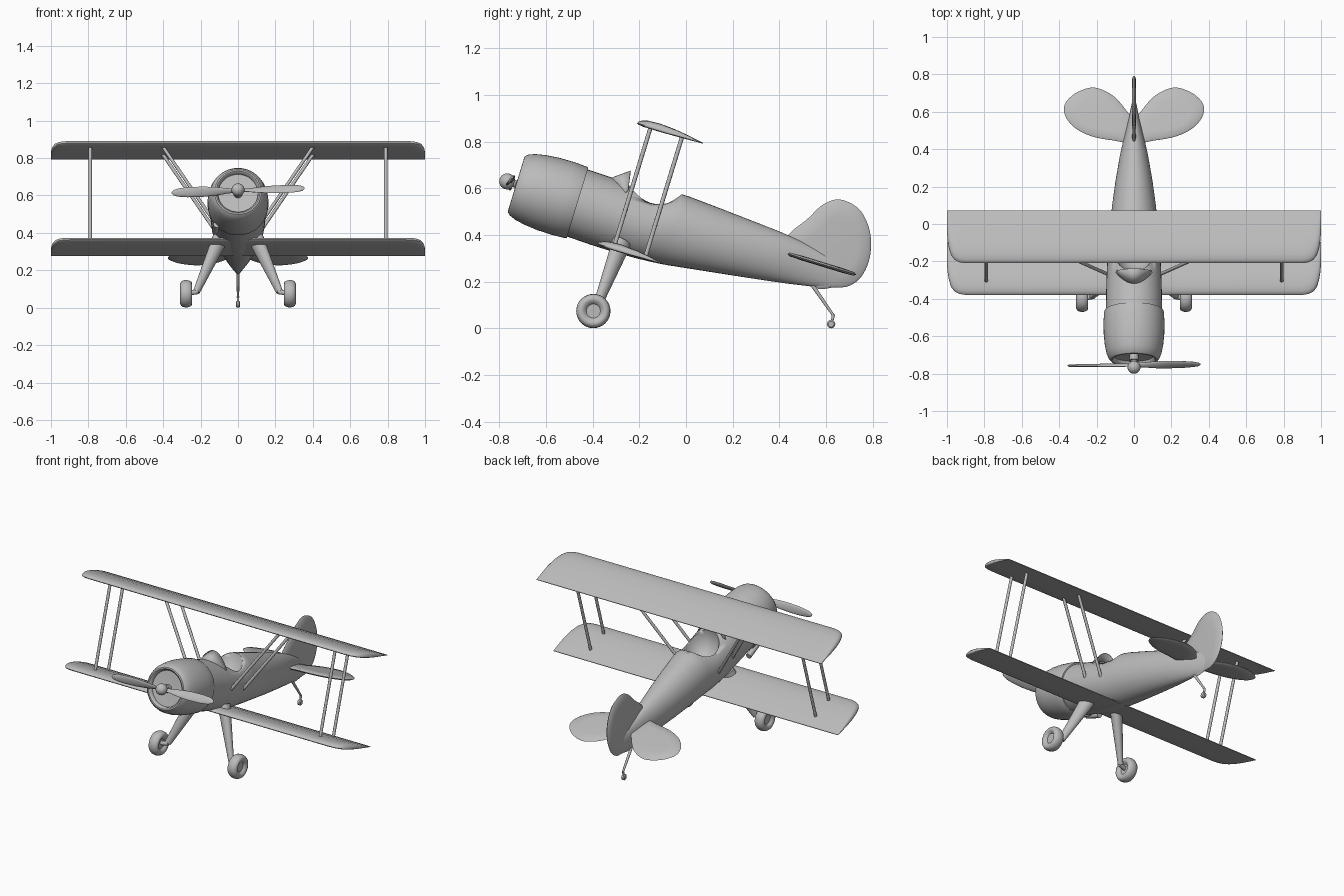
import bpy, bmesh, math
from mathutils import Vector, Matrix

if "Cube" in bpy.data.objects:
    bpy.data.objects.remove(bpy.data.objects["Cube"])

# Parts of the airframe are built level, then tilted nose-up onto the gear
TILT = Matrix.Translation((0, -0.465, 0.538)) @ Matrix.Rotation(math.radians(-17), 4, 'X')
LEVEL = Matrix.Identity(4)

grey = bpy.data.materials.new("plain_grey")
grey.use_nodes = True
grey.diffuse_color = (0.5, 0.5, 0.5, 1)
grey.node_tree.nodes["Principled BSDF"].inputs["Base Color"].default_value = grey.diffuse_color


def finish(name, bm, place):
    bmesh.ops.remove_doubles(bm, verts=bm.verts, dist=1e-5)
    bmesh.ops.recalc_face_normals(bm, faces=bm.faces)
    mesh = bpy.data.meshes.new(name)
    bm.to_mesh(mesh)
    bm.free()
    mesh.materials.append(grey)
    ob = bpy.data.objects.new(name, mesh)
    bpy.context.collection.objects.link(ob)
    ob.matrix_world = place
    bpy.ops.object.select_all(action='DESELECT')
    ob.select_set(True)
    bpy.context.view_layer.objects.active = ob
    bpy.ops.object.shade_smooth_by_angle(angle=math.radians(40))
    return ob


def loft(name, rings, place=TILT, caps=True):
    """Skin a list of closed rings, each with the same number of points."""
    bm = bmesh.new()
    rows = [[bm.verts.new(p) for p in ring] for ring in rings]
    for r, s in zip(rows, rows[1:]):
        for i in range(len(r)):
            j = (i + 1) % len(r)
            bm.faces.new((r[i], r[j], s[j], s[i]))
    if caps:
        bm.faces.new(rows[0])
        bm.faces.new(rows[-1])
    return finish(name, bm, place)


def oval(y, rx, top, bottom, n=40):
    mid, h = (top + bottom) / 2, (top - bottom) / 2
    return [Vector((rx * math.cos(t), y, mid + h * math.sin(t)))
            for t in (2 * math.pi * i / n for i in range(n))]


def lathe(name, profile, place=TILT, n=40):
    return loft(name, [oval(y, r, r, -r, n) for y, r in profile], place)


def rod(name, p, q, r1, r2=None, place=TILT, flat=1.0, n=14):
    """Straight tapered bar; flat squeezes it sideways."""
    p, q = Vector(p), Vector(q)
    turn = (q - p).to_track_quat('Z', 'Y')
    rings = []
    for c, r in ((p, r1), (q, r2 or r1)):
        rings.append([c + turn @ Vector((flat * r * math.cos(t), r * math.sin(t), 0))
                      for t in (2 * math.pi * i / n for i in range(n))])
    return loft(name, rings, place)


def spline(points, steps=6):
    """Smooth closed outline through a few points."""
    out, n = [], len(points)
    for i in range(n):
        a, b, c, d = (Vector(points[(i + k) % n]) for k in (-1, 0, 1, 2))
        for s in range(steps):
            t = s / steps
            out.append(0.5 * (2 * b + (c - a) * t + (2 * a - 5 * b + 4 * c - d) * t * t
                              + (3 * b - a - 3 * c + d) * t ** 3))
    return out


def fin(name, points, half, to3d):
    """Thin tail surface whose rim narrows to an edge."""
    line = spline(points)
    mid = sum(line, Vector((0, 0))) / len(line)
    rings = []
    for scale, depth in ((0.6, 1), (0.93, 0.75), (1, 0), (0.93, -0.75), (0.6, -1)):
        rings.append([to3d(mid + (p - mid) * scale, depth * half) for p in line])
    return loft(name, rings)


# Fuselage: station, half width, top, bottom
stations = [(-0.03, .150, .150, -.150), (.105, .149, .147, -.155), (.20, .146, .140, -.156),
            (.30, .142, .134, -.154), (.37, .138, .142, -.150), (.415, .134, .166, -.146),
            (.45, .131, .166, -.142), (.585, .117, .157, -.123), (.72, .099, .147, -.104),
            (.863, .075, .136, -.083), (.96, .054, .125, -.068), (1.06, .030, .105, -.050),
            (1.15, .012, .085, -.028), (1.19, .004, .07, -.012)]
fuselage = loft("fuselage", [oval(*s) for s in stations])

# Cockpit hollow
bm = bmesh.new()
bmesh.ops.create_uvsphere(bm, u_segments=32, v_segments=20, radius=1,
                          matrix=Matrix.Translation((0, .30, .155)) @ Matrix.Diagonal((.112, .118, .15, 1)))
cutter = finish("cockpit_cutter", bm, TILT)
cutter.hide_render = True
cut = fuselage.modifiers.new("cockpit", 'BOOLEAN')
cut.operation, cut.object, cut.solver = 'DIFFERENCE', cutter, 'EXACT'
bpy.context.view_layer.objects.active = fuselage
bpy.ops.object.modifier_apply(modifier=cut.name)
bpy.data.objects.remove(cutter)

# Windshield wrapped around the front of the cockpit
bm = bmesh.new()
rows = []
for i in range(17):
    s = i / 8 - 1
    base = Vector((.1 * s, .105 + .08 * s * s, .15 * math.sqrt(1 - .5 * s * s) - .006))
    tip = Vector((.09 * s, .176 + .015 * s * s, .198 - .078 * s * s))
    rows.append((bm.verts.new(base), bm.verts.new(tip)))
for (a, b), (c, d) in zip(rows, rows[1:]):
    bm.faces.new((a, c, d, b))
shield = finish("windshield", bm, TILT)
shield.modifiers.new("thickness", 'SOLIDIFY').thickness = 0.006

# Engine cowl with rolled lip and recessed face
lathe("engine_cowl", [(.0, .13), (.0, .157), (-.008, .160), (-.06, .163), (-.13, .162), (-.19, .156),
                      (-.235, .147), (-.262, .136), (-.274, .125), (-.275, .117), (-.268, .109),
                      (-.25, .106), (-.245, .03)], n=48)
lathe("propeller_shaft", [(-.24, .024), (-.275, .024), (-.277, .016), (-.30, .016)], n=20)
lathe("spinner", [(-.315 - .034 * math.cos(t), .034 * math.sin(t) + .0005)
                  for t in (math.pi * i / 12 for i in range(13))], n=24)

# Propeller blades: span, half chord, twist
blade = [(.015, .012, 50), (.06, .016, 42), (.12, .024, 34), (.19, .028, 27),
         (.27, .027, 22), (.32, .022, 18), (.345, .014, 16), (.355, .004, 16)]
for side, label in ((1, "left"), (-1, "right")):
    rings = []
    for x, h, deg in blade:
        k, ring = math.radians(deg), []
        for i in range(16):
            t = 2 * math.pi * i / 16
            u, v = h * math.cos(t), min(.007, h * .5) * math.sin(t)
            up = u * math.cos(k) - v * math.sin(k) + .035 * x
            ring.append(Vector((side * x, -.302 + u * math.sin(k) + v * math.cos(k), side * up)))
        rings.append(ring)
    loft("propeller_blade_" + label, rings)

# Wings: an airfoil swept across the span with rounded leading corners
foil = [(0, 0), (.015, .25), (.06, .5), (.15, .72), (.32, .8), (.55, .66), (.8, .36), (1, .06),
        (1, -.06), (.7, -.16), (.35, -.24), (.1, -.24), (.02, -.14)]
tip = [(.90, 0, 1), (.935, .006, 1), (.96, .02, .95), (.978, .045, .85), (.99, .085, .7),
       (.997, .13, .5), (1, .18, .25)]


def wing(name, front, height, chord=.295, thick=.033):
    rings = []
    for x, back, fat in [(-x, b, f) for x, b, f in reversed(tip)] + tip:
        rings.append([Vector((x, front + back + u * (chord - back), height + v * thick * fat))
                      for u, v in foil])
    loft(name, rings)


wing("upper_wing", .144, .402)
wing("lower_wing", .133, -.142)

# Tail surfaces
fin("rudder", [(.90, .09), (.968, .231), (1.009, .301), (1.068, .342), (1.152, .332), (1.211, .283),
               (1.25, .214), (1.267, .13), (1.255, .051), (1.217, 0), (1.162, -.023), (1.06, -.046)],
    .012, lambda p, d: Vector((d, p.x, p.y)))
for side, label in ((1, "left"), (-1, "right")):
    fin("tailplane_" + label, [(0, .93), (.12, .938), (.22, .958), (.30, .995), (.355, 1.05), (.375, 1.11),
                               (.357, 1.16), (.30, 1.208), (.21, 1.232), (.11, 1.185), (.03, 1.09), (0, 1.05)],
        .010, lambda p, d: Vector((side * p.x, p.y, .055 + d)))

    # Wing struts and cabane struts
    for y, place in ((.205, "front"), (.346, "rear")):
        rod(f"wing_strut_{place}_{label}", (side * .79, y, -.14), (side * .79, y, .405), .009)
        rod(f"cabane_strut_{place}_{label}", (side * .12, y, -.03), (side * .405, y, .405), .009)

    # Landing gear
    rod("gear_leg_" + label, (side * .095, -.275, .37), (side * .222, -.385, .085), .046, .02, LEVEL, .8, 20)
    rod("axle_" + label, (side * .215, -.388, .085), (side * .285, -.40, .075), .013, place=LEVEL)
    rim = [(.016, .001), (.016, .030), (.022, .034), (.029, .044), (.032, .053), (.028, .064), (.016, .071), (0, .0735)]
    lathe("wheel_" + label, rim + [(-y, r) for y, r in reversed(rim[:-1])],
          Matrix.Translation((side * .277, -.397, .0745)) @ Matrix.Rotation(math.pi / 2, 4, 'Z'), 32)

# Exhaust stub, tail skid and tail wheel
rod("exhaust_pipe", (-.115, -.06, -.115), (-.122, .05, -.122), .017)
rod("tail_strut", (0, .535, .195), (0, .632, .055), .009, .006, LEVEL)
rod("tail_fork", (0, .632, .06), (0, .624, .02), .007, .005, LEVEL)
lathe("tail_wheel", [(-.011, .002), (-.011, .012), (-.006, .018), (.006, .018), (.011, .012), (.011, .002)],
      Matrix.Translation((0, .622, .0185)) @ Matrix.Rotation(math.pi / 2, 4, 'Z'), 20)
